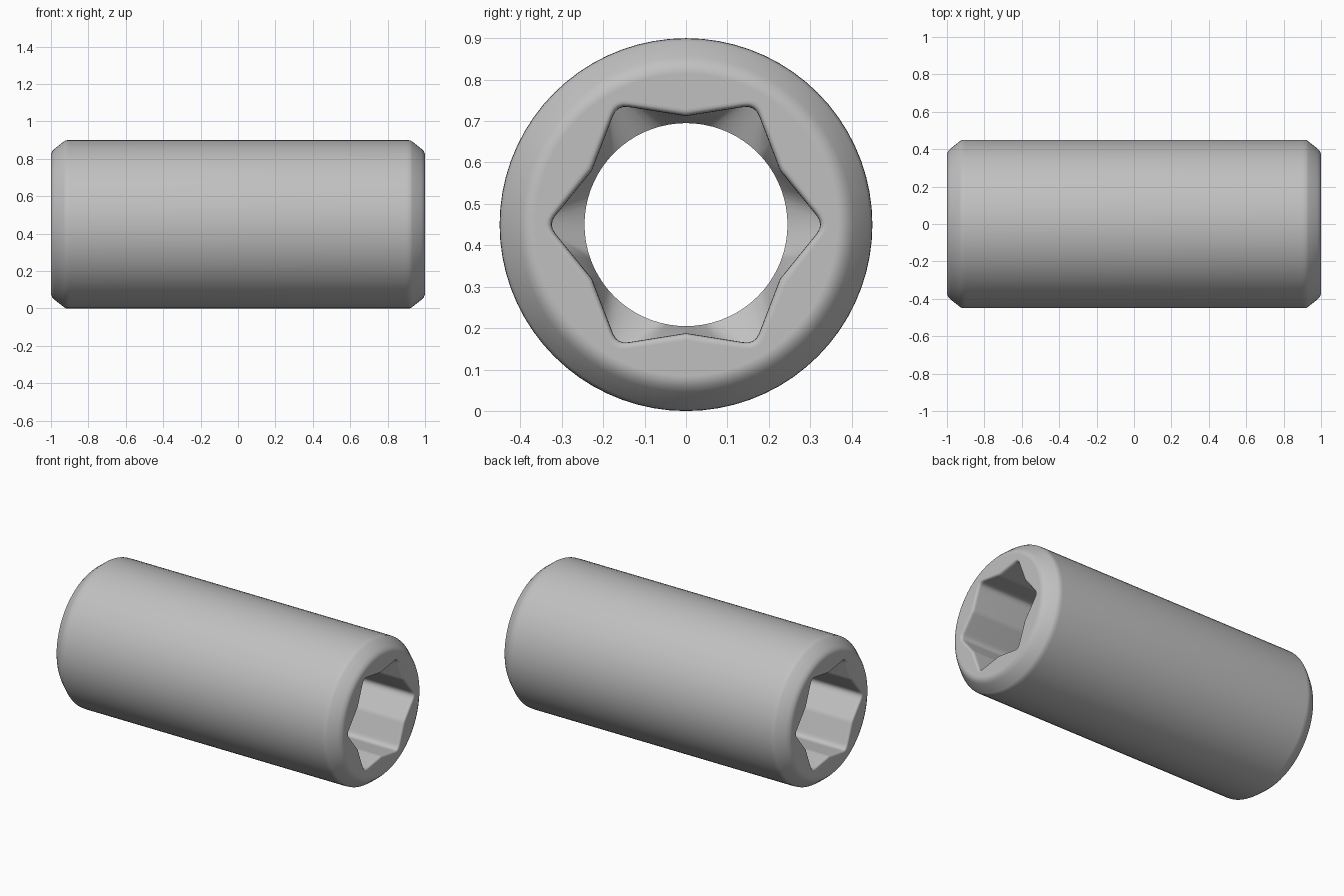
import bpy
import bmesh
from math import cos, sin, pi, radians
from mathutils import Vector

if "Cube" in bpy.data.objects:
    bpy.data.objects.remove(bpy.data.objects["Cube"], do_unlink=True)

RADIUS = 0.45
LOBES = 6
LOBE_POINTS = 12
COUNT = LOBES * LOBE_POINTS
TIP, VALLEY, BORE = 0.333, 0.262, 0.245


def polar(r, degrees):
    return Vector((r * cos(radians(degrees)), r * sin(radians(degrees))))


def circle(r):
    step = 360 / COUNT
    return [polar(r, -30 + i * step) for i in range(COUNT)]


def star(offset):
    """Six-lobed socket outline with rounded tips and straight flanks."""
    points = []
    for lobe in range(LOBES):
        angle = lobe * 60
        tip = polar(TIP, angle)
        before, after = polar(VALLEY, angle - 30), polar(VALLEY, angle + 30)
        start, end = tip.lerp(before, 0.17), tip.lerp(after, 0.17)
        points += [before.lerp(start, t) for t in (0, 0.1, 0.5, 0.9)]
        for i in range(5):
            t = i / 4
            points.append(start.lerp(tip, t).lerp(tip.lerp(end, t), t))
        points += [end.lerp(after, t) for t in (0.1, 0.5, 0.9)]
    return [p + p.normalized() * offset for p in points]


# One half of the sleeve, from the outer wall over the end face into the bore
outer = [(0.90, 0.45), (0.92, 0.449), (0.932, 0.442), (0.98, 0.404),
         (0.993, 0.391), (1.0, 0.374), (1.0, 0.365)]
socket = [(1.0, 0.018), (1.0, 0.011), (0.997, 0.005), (0.99, 0.001),
          (0.98, 0.0), (0.46, 0.0), (0.45, 0.0)]
half = [(x, circle(r)) for x, r in outer]
half += [(x, star(offset)) for x, offset in socket]
half += [(0.41, circle(BORE)), (0.40, circle(BORE))]

# Mirror the half to the other end and skin the closed loop of rings
sections = half + [(-x, ring) for x, ring in reversed(half)]
bm = bmesh.new()
rings = [[bm.verts.new((x, p.x, p.y + RADIUS)) for p in ring]
         for x, ring in sections]
for k, ring in enumerate(rings):
    following = rings[(k + 1) % len(rings)]
    for i in range(COUNT):
        j = (i + 1) % COUNT
        bm.faces.new((ring[i], ring[j], following[j], following[i]))
bmesh.ops.recalc_face_normals(bm, faces=bm.faces)

mesh = bpy.data.meshes.new("socket_sleeve")
bm.to_mesh(mesh)
bm.free()
sleeve = bpy.data.objects.new("socket_sleeve", mesh)
bpy.context.collection.objects.link(sleeve)

# Plain grey metal
grey = (0.53, 0.53, 0.53, 1)
material = bpy.data.materials.new("grey_metal")
material.use_nodes = True
material.diffuse_color = grey
for node in material.node_tree.nodes:
    if node.type == "BSDF_PRINCIPLED":
        node.inputs["Base Color"].default_value = grey
mesh.materials.append(material)

bpy.ops.object.select_all(action="DESELECT")
sleeve.select_set(True)
bpy.context.view_layer.objects.active = sleeve
bpy.ops.object.shade_smooth_by_angle(angle=radians(35))
